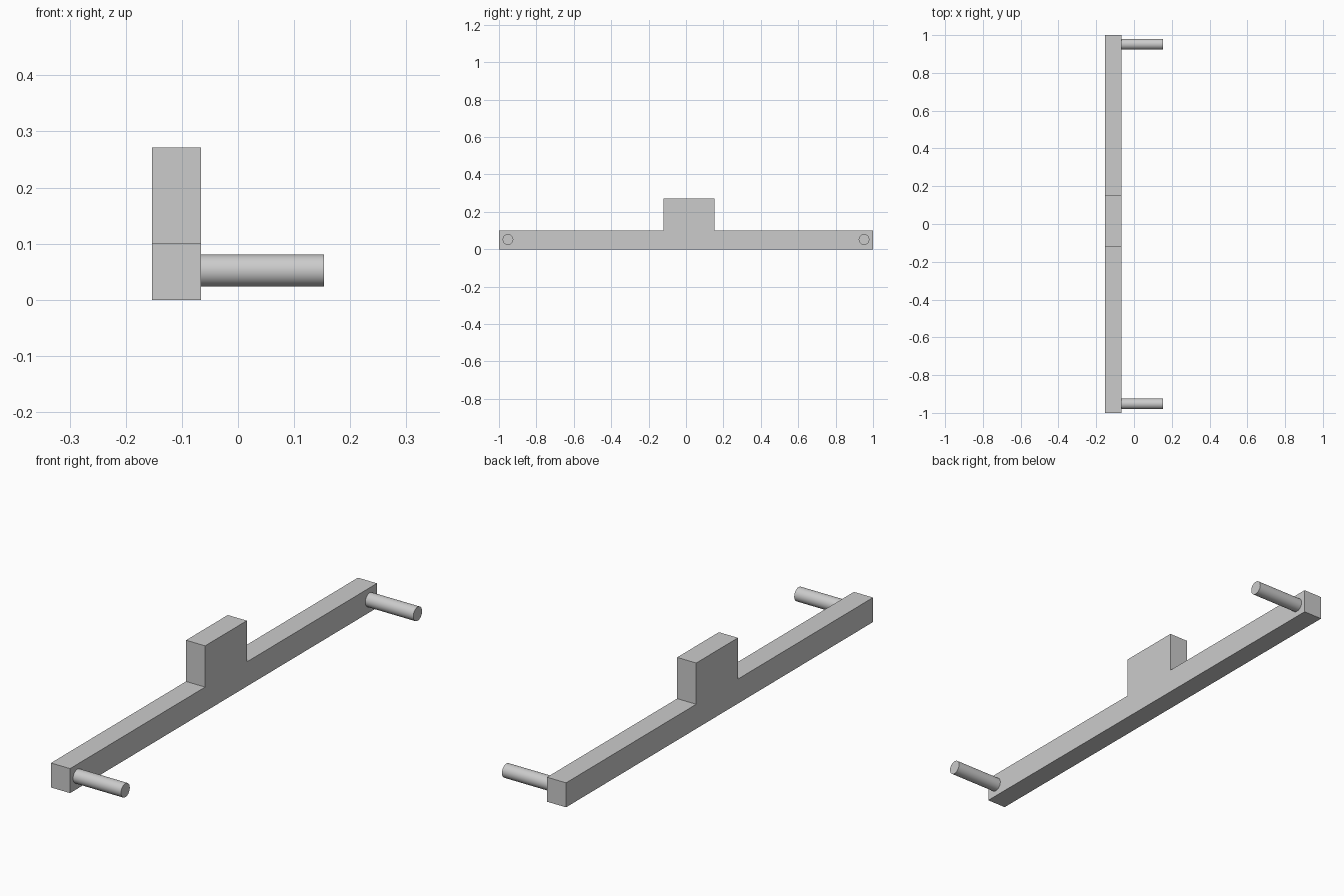
import bpy
import math

if "Cube" in bpy.data.objects:
    bpy.data.objects.remove(bpy.data.objects["Cube"], do_unlink=True)

grey = bpy.data.materials.new("light grey")
grey.use_nodes = True
colour = (0.6, 0.6, 0.6, 1)
grey.diffuse_color = colour
grey.node_tree.nodes["Principled BSDF"].inputs["Base Color"].default_value = colour

BACK, FACE, TIP = -0.153, -0.066, 0.153   # x of the bar's two sides and the peg ends
BAR_TOP, TAB_TOP = 0.101, 0.271

# Bar with raised tab: a side profile in y, z extruded along x
profile = [(-1, 0), (1, 0), (1, BAR_TOP), (0.152, BAR_TOP), (0.152, TAB_TOP),
           (-0.12, TAB_TOP), (-0.12, BAR_TOP), (-1, BAR_TOP)]
n = len(profile)
verts = [(x, y, z) for x in (BACK, FACE) for y, z in profile]
faces = [tuple(reversed(range(n))), tuple(range(n, 2 * n))]
faces += [(i, (i + 1) % n, n + (i + 1) % n, n + i) for i in range(n)]
mesh = bpy.data.meshes.new("bar_with_tab")
mesh.from_pydata(verts, [], faces)
mesh.materials.append(grey)
bar = bpy.data.objects.new("bar_with_tab", mesh)
bpy.context.collection.objects.link(bar)

# Round pegs near both ends
for name, y in (("front_peg", -0.952), ("back_peg", 0.952)):
    bpy.ops.mesh.primitive_cylinder_add(
        vertices=48, radius=0.0285, depth=TIP - FACE,
        location=((TIP + FACE) / 2, y, 0.052), rotation=(0, math.pi / 2, 0))
    peg = bpy.context.object
    peg.name = name
    peg.data.materials.append(grey)
    bpy.ops.object.shade_smooth_by_angle(angle=math.radians(30))
